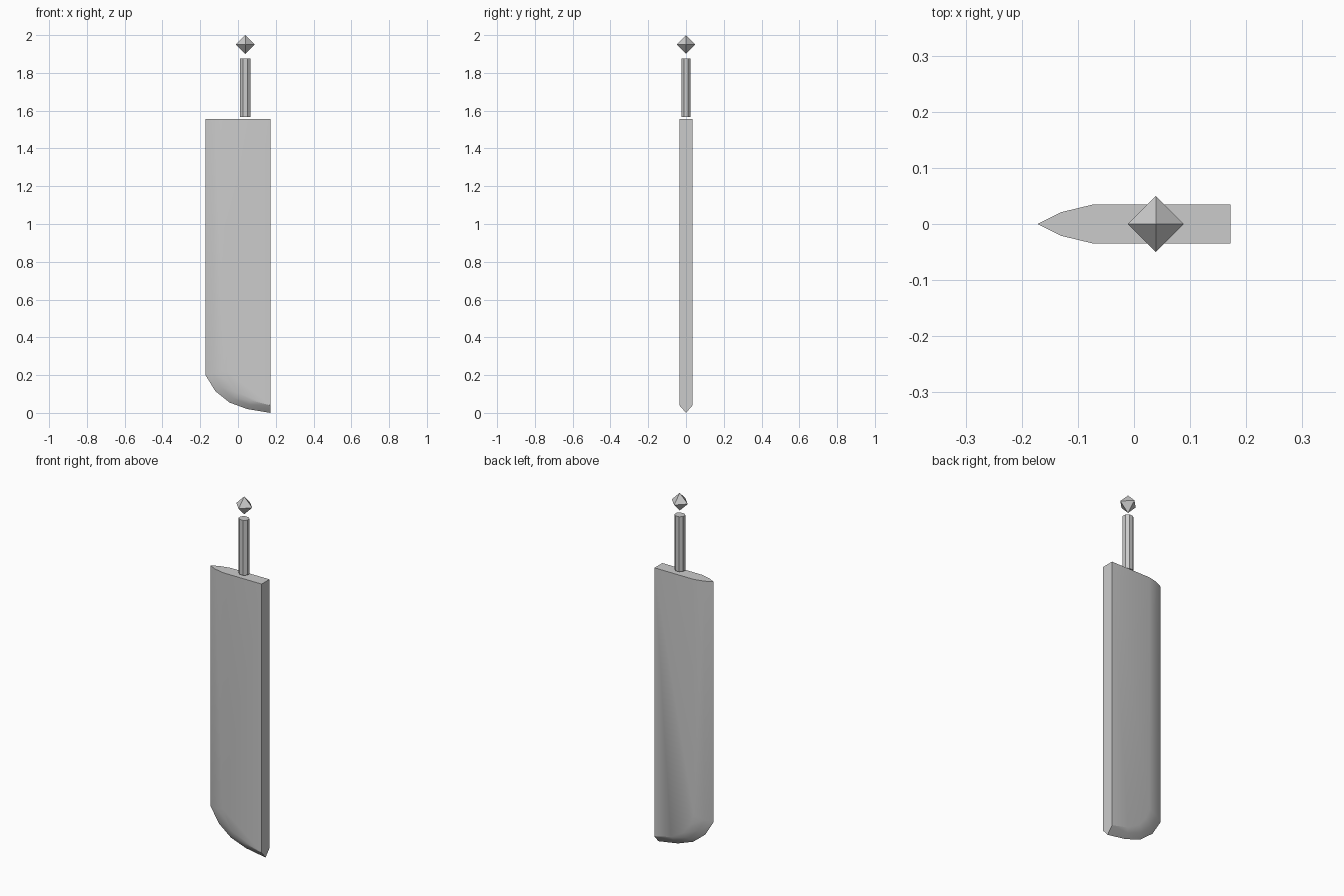
import bpy, bmesh, math

if "Cube" in bpy.data.objects:
    bpy.data.objects.remove(bpy.data.objects["Cube"])


def finish(bm, name, smooth=False):
    bmesh.ops.recalc_face_normals(bm, faces=bm.faces)
    mesh = bpy.data.meshes.new(name)
    bm.to_mesh(mesh)
    bm.free()
    obj = bpy.data.objects.new(name, mesh)
    bpy.context.collection.objects.link(obj)
    if smooth:
        bpy.context.view_layer.objects.active = obj
        obj.select_set(True)
        bpy.ops.object.shade_smooth_by_angle(angle=math.radians(30))
        obj.select_set(False)
    return obj


# Blade: nested outlines from the cutting edge (y = 0) up to the flat sides
TOP, SPINE = 1.555, 0.172
edge = [(-0.172, TOP), (-0.172, 0.2), (-0.12, 0.115), (-0.045, 0.055), (0.05, 0.02), (SPINE, 0.0)]
middle = [(-0.13, TOP), (-0.13, 0.21), (-0.09, 0.137), (-0.03, 0.079), (0.06, 0.043), (SPINE, 0.024)]
inner = [(-0.072, TOP), (-0.072, 0.225), (-0.05, 0.165), (-0.005, 0.107), (0.07, 0.065), (SPINE, 0.04)]

bm = bmesh.new()


def ring(points, y):
    return [bm.verts.new((x, y, z)) for x, z in points]


edge_ring = ring(edge, 0)
sides = []
for s in (-1, 1):
    rings = [edge_ring, ring(middle, s * 0.021), ring(inner, s * 0.035)]
    corner = bm.verts.new((SPINE, s * 0.035, TOP))
    for a, b in zip(rings, rings[1:]):
        for i in range(len(a) - 1):
            bm.faces.new((a[i], a[i + 1], b[i + 1], b[i]))
    bm.faces.new(rings[2] + [corner])
    sides.append((rings[1], rings[2], corner))

# Blade top and spine close the two sides
(m0, i0, c0), (m1, i1, c1) = sides
bm.faces.new((edge_ring[0], m0[0], i0[0], c0, c1, i1[0], m1[0]))
bm.faces.new((edge_ring[-1], m0[-1], i0[-1], c0, c1, i1[-1], m1[-1]))
finish(bm, "blade", True)

# Handle: eight-sided grip
bm = bmesh.new()
bmesh.ops.create_cone(bm, cap_ends=True, segments=8, radius1=1, radius2=1, depth=0.31)
for v in bm.verts:
    a = math.atan2(v.co.y, v.co.x) + math.pi / 8
    k = 1 / math.cos(math.pi / 8)
    v.co.x, v.co.y = 0.027 * k * math.cos(a), 0.024 * k * math.sin(a)
handle = finish(bm, "handle")
handle.location = (0.038, 0, 1.722)

# Pommel: floating octahedral gem
bm = bmesh.new()
belt = [bm.verts.new(p) for p in ((0.05, 0, 0), (0, 0.05, 0), (-0.05, 0, 0), (0, -0.05, 0))]
for z in (-0.05, 0.05):
    tip = bm.verts.new((0, 0, z))
    for i in range(4):
        bm.faces.new((belt[i], belt[(i + 1) % 4], tip))
pommel = finish(bm, "pommel")
pommel.location = (0.039, 0, 1.95)
